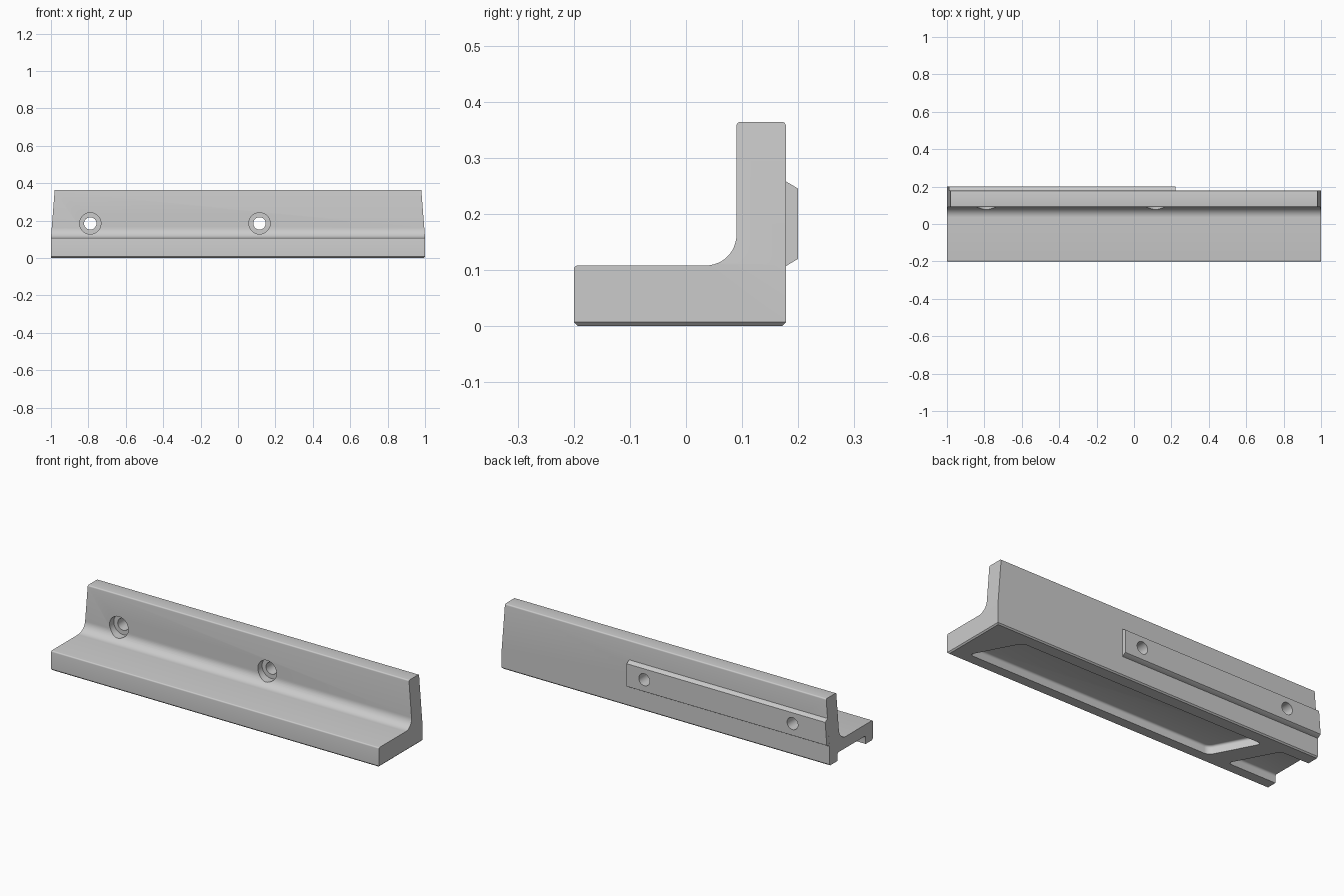
import bpy, bmesh, math
from mathutils import Vector, Matrix

cube = bpy.data.objects.get("Cube")
if cube:
    bpy.data.objects.remove(cube, do_unlink=True)

grey = bpy.data.materials.new("light_grey")
grey.use_nodes = True
colour = (0.6, 0.6, 0.6, 1)
grey.diffuse_color = colour
grey.node_tree.nodes["Principled BSDF"].inputs["Base Color"].default_value = colour

FRONT, BACK, SHELF, TOP = -0.2, 0.178, 0.108, 0.364
EDGE, BEND, SLOPE = 0.007, 0.11, 0.02 / 0.254


def finish(name, bm):
    bm.normal_update()
    bmesh.ops.recalc_face_normals(bm, faces=bm.faces[:])
    mesh = bpy.data.meshes.new(name)
    bm.to_mesh(mesh)
    bm.free()
    mesh.materials.append(grey)
    obj = bpy.data.objects.new(name, mesh)
    bpy.context.scene.collection.objects.link(obj)
    return obj


def prism(points, direction):
    """Closed solid swept straight from an outline."""
    bm = bmesh.new()
    near = [bm.verts.new(p) for p in points]
    far = [bm.verts.new(Vector(p) + Vector(direction)) for p in points]
    bm.faces.new(near[::-1])
    bm.faces.new(far)
    for i in range(len(near)):
        bm.faces.new((near[i - 1], near[i], far[i], far[i - 1]))
    bm.normal_update()
    bmesh.ops.recalc_face_normals(bm, faces=bm.faces[:])
    bm.normal_update()
    return bm


def arc(y, z, r, start, end, steps):
    angles = [math.radians(start + (end - start) * i / steps) for i in range(steps + 1)]
    return [(y + r * math.cos(a), z + r * math.sin(a)) for a in angles]


def extent(mesh):
    if not mesh.vertices:
        return 0
    return sum(max(c) - min(c) for c in zip(*(v.co for v in mesh.vertices)))


def cut(target, tool):
    """Subtract the tool, taking the first solver that keeps the part whole."""
    mod = target.modifiers.new("cut", "BOOLEAN")
    mod.operation = "DIFFERENCE"
    mod.object = tool
    before = target.data
    for solver in ("FLOAT", "MANIFOLD"):
        mod.solver = solver
        bpy.context.view_layer.update()
        graph = bpy.context.evaluated_depsgraph_get()
        result = bpy.data.meshes.new_from_object(target.evaluated_get(graph))
        if extent(result) > 0.99 * extent(before):
            target.data = result
            break
    target.modifiers.remove(mod)
    bpy.data.objects.remove(tool, do_unlink=True)


def taper_ends(bm):
    """Lean the outer ends inward above the bend."""
    for v in bm.verts:
        if abs(v.co.x) > 0.99:
            v.co.x -= math.copysign(SLOPE * max(0, v.co.z - BEND), v.co.x)


# L-shaped rail with a filleted inner corner and softened edges
profile = [(FRONT + EDGE, 0), (BACK - EDGE, 0), (BACK, EDGE), (BACK, BEND)]
profile += arc(BACK - EDGE, TOP - EDGE, EDGE, 0, 90, 4)
profile += arc(0.09 + EDGE, TOP - EDGE, EDGE, 90, 180, 4)
profile += arc(0.035, SHELF + 0.055, 0.055, 0, -90, 12)
profile += arc(FRONT + EDGE, SHELF - EDGE, EDGE, 90, 180, 4)
profile += [(FRONT, EDGE)]
bm = prism([(-1, y, z) for y, z in profile], (2, 0, 0))
for level in (EDGE, BEND):
    bmesh.ops.connect_verts(bm, verts=[v for v in bm.verts if abs(v.co.z - level) < 0.001])
taper_ends(bm)
for v in bm.verts:
    if v.co.x > 0.99:
        v.co.x -= max(0, EDGE - v.co.z)
rail = finish("angle_rail", bm)

# Locating rib on the back
rib_profile = [(BACK - 0.001, 0.107), (BACK, 0.107), (0.2, 0.12),
               (0.2, 0.245), (BACK, 0.258), (BACK - 0.001, 0.258)]
bm = prism([(-1, y, z) for y, z in rib_profile], (1.222, 0, 0))
taper_ends(bm)
rib = finish("back_rib", bm)


# Counterbored screw holes
def drill(target, x, radius, y0, y1):
    bm = bmesh.new()
    place = Matrix.Translation((x, (y0 + y1) / 2, 0.185)) @ Matrix.Rotation(math.pi / 2, 4, "X")
    bmesh.ops.create_cone(bm, cap_ends=True, segments=40, radius1=radius,
                          radius2=radius, depth=y1 - y0, matrix=place)
    cut(target, finish("drill", bm))


for x in (-0.79, 0.115):
    drill(rail, x, 0.057, 0, 0.127)
    drill(rail, x, 0.033, 0.05, 0.3)
    drill(rib, x, 0.033, 0.05, 0.3)


# Slanted pockets in the underside, the second running out of the end
def pocket(x_start, x_end, depth=0.045, skew=0.13, y0=-0.138, y1=0.108):
    outline = [(x_start, y0), (x_end, y0), (x_end - skew, y1), (x_start - skew, y1)]
    bm = prism([(x, y, -0.02) for x, y in outline], (0, 0, depth + 0.02))
    upright = [e for e in bm.edges if abs(e.verts[0].co.z - e.verts[1].co.z) > 0.01]
    bmesh.ops.bevel(bm, geom=upright, offset=0.025, segments=5, profile=0.5, affect="EDGES")
    rim = [e for e in bm.edges if all(v.co.z > depth - 0.001 for v in e.verts)]
    bmesh.ops.bevel(bm, geom=rim, offset=0.012, segments=3, profile=0.5, affect="EDGES")
    cut(rail, finish("pocket_cutter", bm))


pocket(0.915, -0.58)
pocket(-0.70, -1.3)

# Smooth the rounds while keeping real edges crisp
bpy.ops.object.select_all(action="DESELECT")
for part in (rail, rib):
    part.select_set(True)
bpy.context.view_layer.objects.active = rail
bpy.ops.object.shade_smooth_by_angle(angle=math.radians(32))
